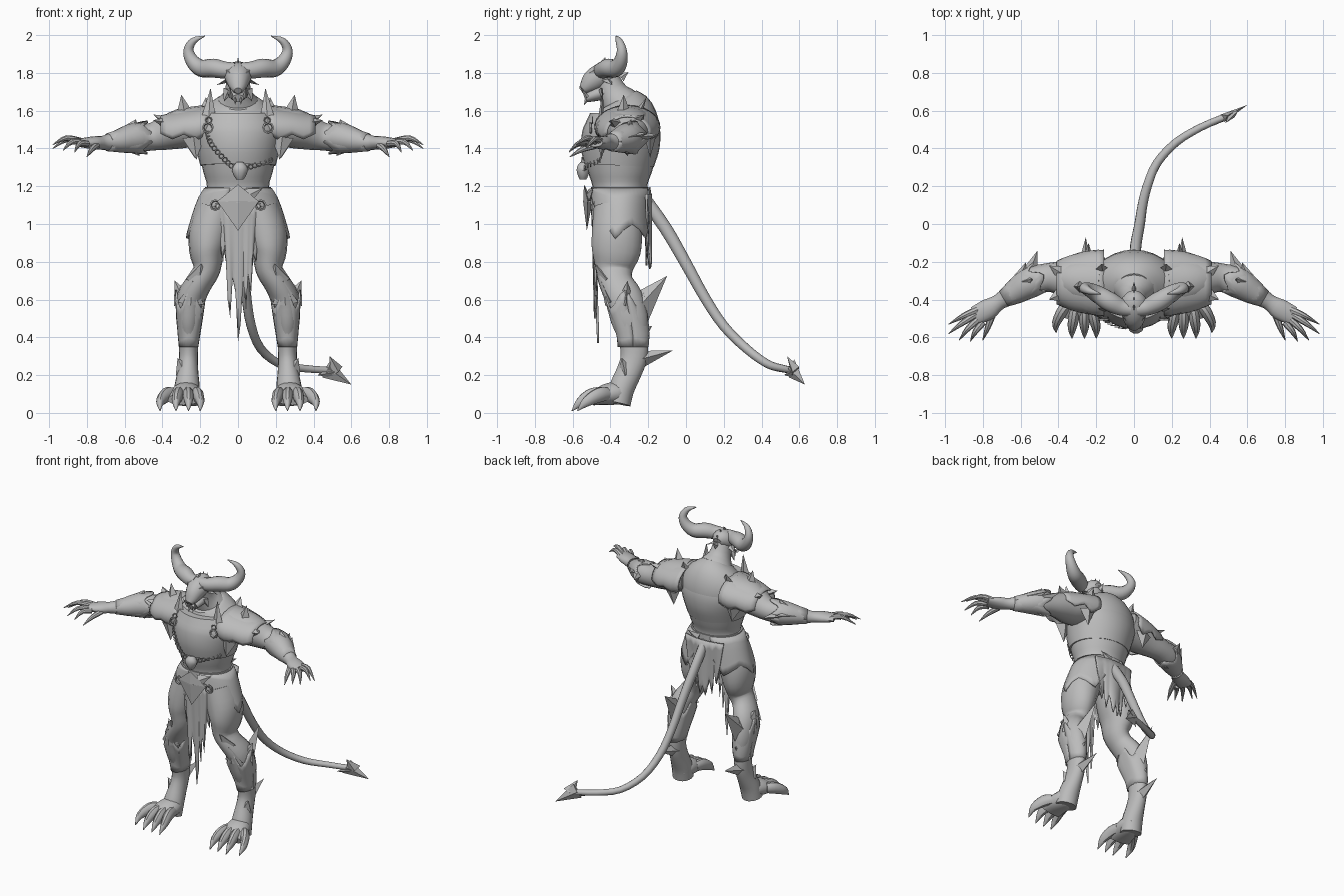
import bpy, bmesh, math
from mathutils import Vector as V

grey = bpy.data.materials.new("stone_grey")
grey.diffuse_color = (0.5, 0.5, 0.5, 1)


def finish(name, bm, mirror=False, thick=0, angle=40):
    bmesh.ops.recalc_face_normals(bm, faces=bm.faces)
    me = bpy.data.meshes.new(name)
    bm.to_mesh(me)
    bm.free()
    me.materials.append(grey)
    for p in me.polygons:
        p.use_smooth = True
    me.set_sharp_from_angle(angle=math.radians(angle))
    ob = bpy.data.objects.new(name, me)
    bpy.context.collection.objects.link(ob)
    if thick:
        ob.modifiers.new("thickness", 'SOLIDIFY').thickness = thick
    if mirror:
        m = ob.modifiers.new("mirror", 'MIRROR')
        m.use_mirror_merge = False
    return ob


def smooth_path(pts, sub):
    """Catmull-Rom through tuples of any length."""
    p = [pts[0]] + list(pts) + [pts[-1]]
    out = []
    for i in range(1, len(p) - 2):
        for s in range(sub):
            t = s / sub
            out.append([0.5 * (2 * b + (c - a) * t + (2 * a - 5 * b + 4 * c - d) * t * t
                        + (3 * b - a - 3 * c + d) * t ** 3)
                        for a, b, c, d in zip(p[i - 1], p[i], p[i + 1], p[i + 2])])
    out.append(list(pts[-1]))
    return out


def add_loft(bm, pts, ref, n=16, sub=3):
    """Rings are (x, y, z, side radius, up radius)."""
    r = smooth_path(pts, sub)
    rings = []
    for i, q in enumerate(r):
        t = (V(r[min(i + 1, len(r) - 1)][:3]) - V(r[max(i - 1, 0)][:3])).normalized()
        s = t.cross(V(ref)).normalized()
        u = s.cross(t)
        ring = []
        for k in range(n):
            a = 2 * math.pi * k / n
            ring.append(bm.verts.new(V(q[:3]) + s * max(q[3], .002) * math.cos(a) + u * max(q[4], .002) * math.sin(a)))
        rings.append(ring)
    for A, B in zip(rings, rings[1:]):
        for k in range(n):
            bm.faces.new((A[k], A[(k + 1) % n], B[(k + 1) % n], B[k]))
    bm.faces.new(rings[0])
    bm.faces.new(rings[-1])


def loft(name, paths, ref=(0, 0, 1), mirror=False, n=16, sub=3):
    bm = bmesh.new()
    for p in paths:
        add_loft(bm, p, ref, n, sub)
    return finish(name, bm, mirror)


def spikes(name, items, mirror=True):
    """Flattened pyramids: base, tip, half width, half thickness, flat normal."""
    bm = bmesh.new()
    for base, tip, w, t, nrm in items:
        p, q = V(base), V(tip)
        d = (q - p).normalized()
        s = d.cross(V(nrm)).normalized()
        u = s.cross(d)
        ring = [bm.verts.new(p + o) for o in (s * w, u * t, -s * w, -u * t)]
        top = bm.verts.new(q)
        bm.faces.new(ring)
        for k in range(4):
            bm.faces.new((ring[k], ring[(k + 1) % 4], top))
    return finish(name, bm, mirror, angle=20)


def shell(name, f, nu, nv, mirror=False, thick=.01):
    """Open sheet from f(u, v)."""
    bm = bmesh.new()
    g = [[bm.verts.new(f(i / nu, j / nv)) for j in range(nv + 1)] for i in range(nu + 1)]
    for i in range(nu):
        for j in range(nv):
            bm.faces.new((g[i][j], g[i + 1][j], g[i + 1][j + 1], g[i][j + 1]))
    return finish(name, bm, mirror, thick)


def pick(table, u):
    k = u * (len(table) - 1)
    i = min(int(k), len(table) - 2)
    return table[i] + (table[i + 1] - table[i]) * (k - i)


X, Y, Z = (1, 0, 0), (0, 1, 0), (0, 0, 1)

# Torso, armour and neck
loft("torso", [[(0, -.36, 1.0, .2, .13), (0, -.35, 1.1, .185, .145), (0, -.35, 1.2, .165, .145),
                (0, -.35, 1.28, .185, .17), (0, -.345, 1.42, .215, .2), (0, -.33, 1.53, .235, .19),
                (0, -.335, 1.60, .19, .16), (0, -.36, 1.655, .10, .11)]], Y, n=28)
loft("chest_plate", [[(0, -.355, 1.31, .2, .185), (0, -.35, 1.40, .222, .207),
                      (0, -.34, 1.50, .24, .204), (0, -.34, 1.59, .2, .168)]], Y, n=28)
loft("belt", [[(0, -.35, 1.13, .188, .152), (0, -.35, 1.195, .175, .152)]], Y, n=28, sub=1)
loft("neck", [[(0, -.29, 1.55, .17, .12), (0, -.34, 1.63, .125, .105), (0, -.385, 1.69, .075, .08),
               (0, -.42, 1.77, .06, .065)]], Y)

# Head, jaw and face
loft("head", [[(0, -.36, 1.795, .03, .03), (0, -.39, 1.80, .062, .06), (0, -.44, 1.79, .075, .065),
               (0, -.495, 1.755, .06, .06), (0, -.535, 1.72, .04, .035), (0, -.555, 1.705, .02, .018)]])
loft("jaw", [[(0, -.41, 1.71, .06, .045), (0, -.48, 1.685, .05, .035), (0, -.53, 1.665, .03, .022)]])
spikes("face_spikes", [
    ((.035, -.525, 1.67), (.045, -.56, 1.73), .012, .012, X),
    ((.015, -.52, 1.67), (.015, -.54, 1.63), .015, .012, X),
    ((.055, -.42, 1.76), (.115, -.39, 1.735), .03, .012, Z),
    ((.05, -.45, 1.71), (.075, -.44, 1.65), .03, .012, Y),
    ((.03, -.50, 1.79), (.075, -.47, 1.825), .025, .02, Y)])
spikes("head_crest", [((0, -.45 + .035 * i, 1.83 - .006 * i * i), (0, -.425 + .04 * i, 1.885 - .009 * i * i),
                       .025, .012, X) for i in range(4)], False)
loft("horns", [[(.015, -.45, 1.815, .04, .04), (.07, -.44, 1.815, .045, .045), (.13, -.41, 1.825, .05, .052),
                (.195, -.37, 1.825, .046, .046), (.243, -.345, 1.865, .036, .036),
                (.262, -.34, 1.92, .027, .027), (.235, -.355, 1.97, .018, .018),
                (.175, -.37, 1.995, .002, .002)]], Y, True, 14, 4)

# Arms and clawed hands
loft("arms", [[(.17, -.31, 1.53, .14, .10), (.30, -.30, 1.505, .12, .105), (.40, -.285, 1.475, .088, .085),
               (.47, -.285, 1.46, .075, .072), (.55, -.31, 1.455, .082, .08), (.63, -.36, 1.44, .066, .062),
               (.71, -.41, 1.43, .042, .038), (.77, -.45, 1.43, .055, .034), (.84, -.485, 1.43, .05, .022)]], Z, True)
fingers = []
for base, mid, tip in [((.82, -.45, 1.435), (.90, -.485, 1.45), (.98, -.53, 1.40)),
                       ((.83, -.475, 1.435), (.91, -.525, 1.455), (.98, -.58, 1.42)),
                       ((.82, -.50, 1.43), (.88, -.555, 1.435), (.925, -.615, 1.39)),
                       ((.80, -.52, 1.425), (.84, -.57, 1.425), (.865, -.62, 1.38)),
                       ((.75, -.48, 1.415), (.775, -.55, 1.395), (.80, -.615, 1.355))]:
    fingers.append([(*base, .02, .018), (*mid, .015, .015), (*tip, .002, .002)])
loft("fingers", fingers, Z, True, 8)


# Forearm guard with a ragged elbow edge
def bracer(u, v):
    a = 2 * math.pi * u
    edge = .06 * (1 - v) * (.5 + .5 * math.cos(4 * a))
    c = V((.53, -.30, 1.458)).lerp(V((.69, -.395, 1.433)), v) - V((.85, -.5, 0)) * edge
    r = .09 - .042 * v
    return c + V((.5, .85, 0)) * r * math.cos(a) + V(Z) * r * math.sin(a)


shell("forearm_guards", bracer, 24, 4, True)


# Shoulder plates with pointed rims
def pauldron(u, v):
    ext = math.radians(100 + 28 * pick([.3, 1, .1, .5, -.3], u))
    a = ext * (2 * v - 1)
    return V((.16 + .25 * u, -.31 + (.175 - .06 * u * u) * math.sin(a),
              1.515 - .035 * u + (.115 - .02 * u) * math.cos(a)))


shell("shoulder_plates", pauldron, 8, 16, True)
spikes("shoulder_spikes", [
    ((.155, -.45, 1.56), (.145, -.44, 1.72), .04, .015, Y),
    ((.165, -.25, 1.59), (.17, -.21, 1.67), .05, .02, Y),
    ((.28, -.33, 1.57), (.30, -.33, 1.685), .05, .045, Y),
    ((.35, -.28, 1.53), (.45, -.22, 1.58), .06, .04, Z),
    ((.36, -.36, 1.53), (.45, -.40, 1.55), .06, .04, Z),
    ((.235, -.44, 1.46), (.22, -.45, 1.34), .06, .03, Y),
    ((.24, -.19, 1.46), (.23, -.19, 1.35), .06, .03, Y)])
spikes("forearm_spikes", [
    ((.56, -.28, 1.46), (.51, -.14, 1.47), .05, .04, Z),
    ((.62, -.32, 1.46), (.57, -.20, 1.48), .045, .035, Z),
    ((.57, -.31, 1.49), (.54, -.29, 1.555), .05, .04, Y),
    ((.57, -.32, 1.42), (.52, -.31, 1.36), .045, .04, Y)])

# Legs and clawed feet
loft("legs", [[(.11, -.36, 1.08, .11, .13), (.15, -.365, .95, .112, .135), (.165, -.37, .85, .093, .13),
               (.165, -.38, .76, .072, .10), (.205, -.37, .69, .07, .09), (.247, -.33, .61, .076, .10),
               (.26, -.30, .5, .068, .10), (.26, -.28, .4, .053, .08), (.262, -.275, .3, .05, .072),
               (.265, -.30, .22, .055, .068), (.27, -.34, .13, .068, .068), (.275, -.36, .05, .07, .068)]], Y, True, 18)
loft("feet", [[(.262, -.30, .085, .04, .04), (.268, -.35, .105, .072, .06), (.282, -.43, .095, .085, .055),
               (.29, -.50, .07, .085, .032)]], Z, True)
toes = []
for x0, x1 in [(.225, .20), (.265, .262), (.308, .328), (.345, .412)]:
    lead = 0 if x1 < .4 else .03
    toes.append([(x0, -.42, .10, .03, .035), ((x0 + x1) / 2, -.49 + lead, .095, .03, .04),
                 (x1, -.555 + lead, .06, .022, .028), (x1, -.605 + lead, .01, .002, .002)])
loft("toes", toes, Z, True, 10)


# Greaves following the calf, with pointed knee rims
def greave(u, v):
    a = 2 * math.pi * u
    z = .60 - .25 * v + .05 * (1 - v) * math.cos(4 * a)
    c = V((.25 + .012 * v, -.325 + .045 * min(1, 1.3 * v), z))
    r = 1 - .38 * v ** 1.3
    return c + V((.083 * r * math.cos(a), .109 * (1 - .25 * v) * math.sin(a), 0))


shell("greaves", greave, 24, 6, True)
spikes("leg_spikes", [
    ((.25, -.26, .55), (.24, -.10, .725), .085, .055, X),
    ((.285, -.32, .59), (.335, -.31, .70), .06, .045, Y),
    ((.262, -.255, .28), (.255, -.07, .33), .05, .045, X),
    ((.262, -.27, .40), (.262, -.18, .46), .06, .04, X),
    ((.25, -.40, .58), (.24, -.45, .70), .07, .03, Y),
    ((.205, -.42, .70), (.195, -.485, .79), .07, .04, Y),
    ((.285, -.32, .22), (.32, -.34, .29), .05, .04, Y)])

# Hip plates flaring to jagged points
hem = [1.15, 1.1, 1.05, .99, .925, .97, 1.0, .97, .93, 1.05]


def tasset(u, v):
    a = math.radians(-76 + 150 * u)
    z = 1.19 + (pick(hem, u) - 1.19) * v
    t = (1.19 - z) / .27
    return V(((.18 + .10 * t ** .7) * math.cos(a), -.35 + (.157 + .012 * t) * math.sin(a), z))


shell("hip_plates", tasset, 18, 5, True, .014)


# Tattered cloths, front and back
def cloth(name, half, ztop, ytop, ybot, hems):
    def f(u, v):
        z = ztop + (pick(hems, u) - ztop) * v
        x = half * (2 * u - 1) * (1 - .2 * v)
        return V((x, ytop + (ybot - ytop) * v + .01 * math.cos(12 * u) * v + 1.2 * x * x * (1 if ytop < -.35 else -1), z))
    shell(name, f, 28, 6)


cloth("front_cloth", .12, 1.12, -.505, -.48,
      [.88, .8, .9, .6, .5, .72, .64, .37, .47, .7, .55, .74, .62, .85, .8])
cloth("back_cloth", .15, 1.16, -.19, -.20,
      [.95, .85, .98, .78, .9, .75, .84, .76, .92, .8, .97, .84, .95])

# Pointed buckle plates at front and back
spikes("buckles", [((0, -.52, 1.12), (0, -.525, .965), .11, .025, Y),
                   ((0, -.52, 1.12), (0, -.54, 1.21), .11, .025, Y),
                   ((.05, -.515, 1.15), (.13, -.49, 1.19), .04, .015, Y),
                   ((0, -.195, 1.15), (0, -.185, 1.03), .09, .015, Y),
                   ((.04, -.195, 1.16), (.12, -.19, 1.2), .035, .012, Y)], False)

# Chains, harness rings and skull charm
bm = bmesh.new()
hoops = [((s * .16, -.505, 1.51), .026) for s in (-1, 1)] + [((s * .12, -.50, 1.10), .026) for s in (-1, 1)]
hoops += [((s * .155, -.495, 1.55), .016) for s in (-1, 1)]
chain = smooth_path([(-.16, -.49, 1.48), (-.14, -.52, 1.42), (-.07, -.55, 1.34), (0, -.545, 1.29),
                     (.09, -.52, 1.31), (.17, -.455, 1.34)], 4)
hoops += [(p, .013) for p in chain]
for c, r in hoops:
    pts = [(c[0] + r * math.cos(a), c[1], c[2] + r * math.sin(a), r * .25, r * .25)
           for a in [i * math.pi / 4 for i in range(9)]]
    add_loft(bm, pts, Y, 5, 1)
finish("chains_and_rings", bm)
loft("skull_charm", [[(.01, -.54, 1.325, .02, .02), (.01, -.545, 1.295, .042, .035),
                      (.01, -.545, 1.26, .034, .03), (.01, -.545, 1.235, .018, .018)]], Y, n=10)

# Tail with barbed tip
loft("tail", [[(0, -.24, 1.16, .035, .03), (.01, -.11, .98, .034, .03), (.03, 0, .79, .031, .028),
               (.045, .1, .61, .028, .026), (.07, .2, .46, .026, .025), (.12, .32, .34, .024, .023),
               (.22, .43, .26, .022, .022), (.35, .51, .235, .02, .02), (.49, .57, .225, .018, .018)]], X, n=12)
spikes("tail_barb", [((.47, .56, .235), (.60, .63, .15), .055, .022, (.5, -.85, 0)),
                     ((.52, .58, .22), (.485, .535, .30), .045, .02, (.5, -.85, 0)),
                     ((.50, .575, .215), (.42, .52, .20), .03, .02, (.5, -.85, 0))], False)
